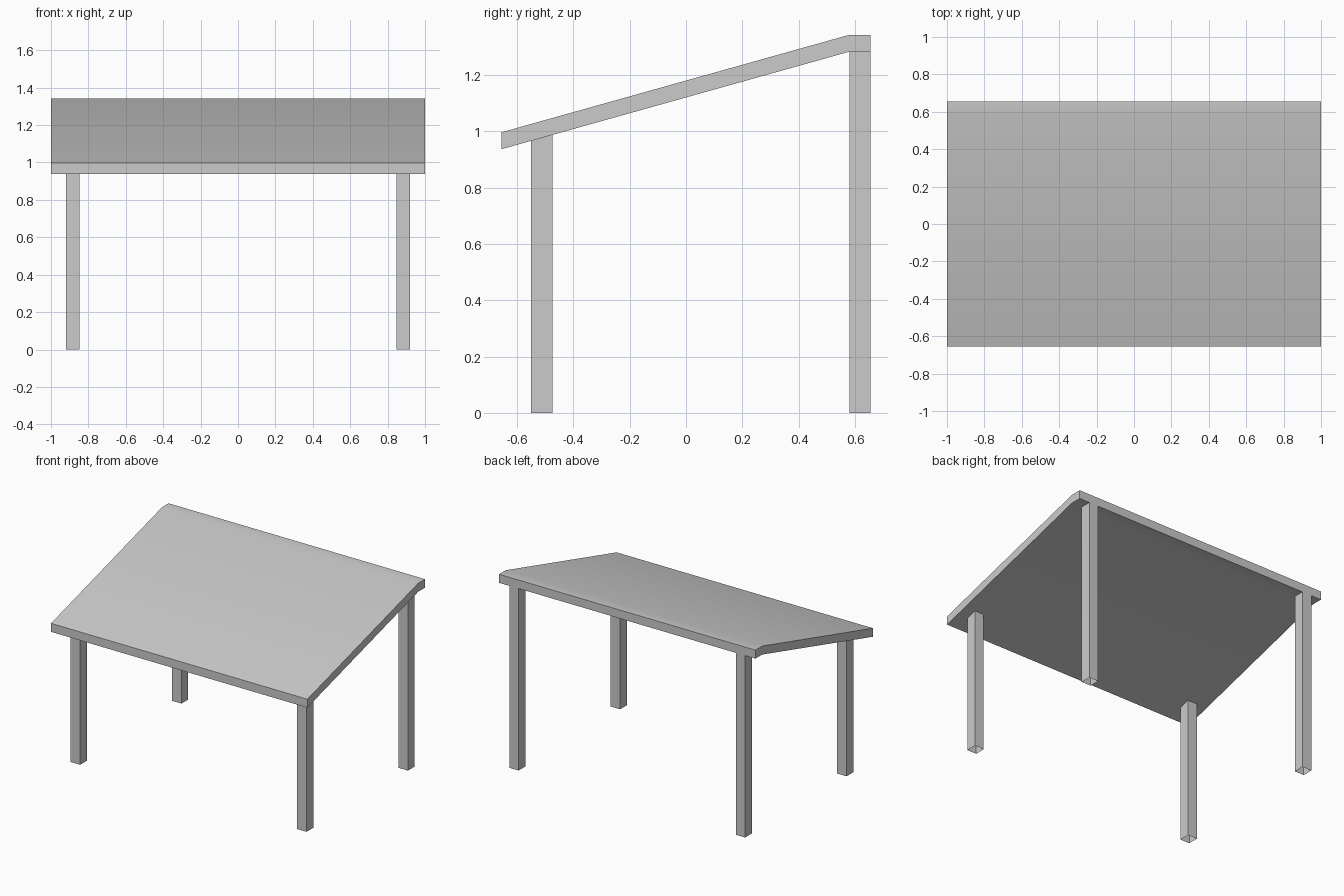
import bpy
import bmesh

if "Cube" in bpy.data.objects:
    bpy.data.objects.remove(bpy.data.objects["Cube"])

# Side profile of the roof: sloped slab with a short level strip at the back
Y0, Y1, Y2 = -0.655, 0.58, 0.655
LOW, HIGH, THICK = 0.937, 1.283, 0.06


def underside(y):
    return LOW + (HIGH - LOW) * (min(y, Y1) - Y0) / (Y1 - Y0)


def finish(bm, name):
    bmesh.ops.recalc_face_normals(bm, faces=bm.faces)
    mesh = bpy.data.meshes.new(name)
    bm.to_mesh(mesh)
    bm.free()
    obj = bpy.data.objects.new(name, mesh)
    bpy.context.collection.objects.link(obj)
    return obj


def roof():
    bottom = [(y, underside(y)) for y in (Y0, Y1, Y2)]
    profile = bottom + [(y, z + THICK) for y, z in reversed(bottom)]
    bm = bmesh.new()
    left, right = [[bm.verts.new((x, y, z)) for y, z in profile] for x in (-1, 1)]
    n = len(profile)
    for i in range(n):
        j = (i + 1) % n
        bm.faces.new((left[i], left[j], right[j], right[i]))
    # End caps as two quads each
    for side in (left, right):
        bm.faces.new((side[0], side[1], side[4], side[5]))
        bm.faces.new((side[1], side[2], side[3], side[4]))
    obj = finish(bm, "roof")
    bpy.context.view_layer.objects.active = obj
    obj.select_set(True)
    bpy.ops.object.shade_smooth_by_angle()
    obj.select_set(False)


def leg(name, side, y0, y1):
    # Hollow square tube, open below, its top cut to the roof slope
    corners = [(0.847, y0), (0.92, y0), (0.92, y1), (0.847, y1)]
    bm = bmesh.new()
    base = [bm.verts.new((side * x, y, 0)) for x, y in corners]
    top = [bm.verts.new((side * x, y, underside(y))) for x, y in corners]
    for i in range(4):
        j = (i + 1) % 4
        bm.faces.new((base[i], base[j], top[j], top[i]))
    finish(bm, name)


roof()
for label, side in (("left", -1), ("right", 1)):
    leg("front_leg_" + label, side, -0.55, -0.475)
    leg("back_leg_" + label, side, Y1, Y2)
